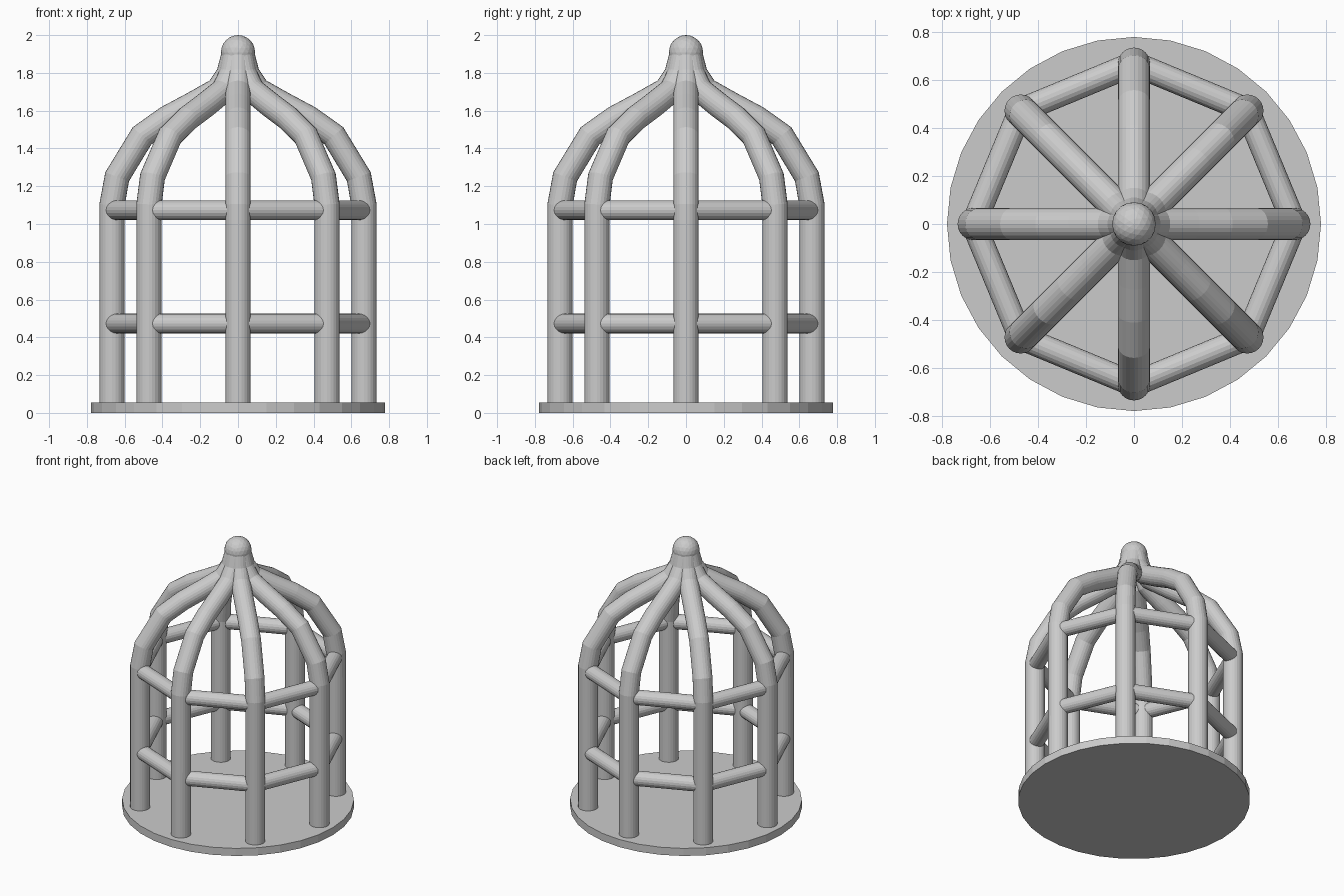
import bpy
from math import cos, sin, pi

if "Cube" in bpy.data.objects:
    bpy.data.objects.remove(bpy.data.objects["Cube"])

BARS = 8
BAR_RING = 0.667


def tube(name, points, radius, resolution):
    """Round flat-faced tube along a polyline, turned into a mesh."""
    curve = bpy.data.curves.new(name, 'CURVE')
    curve.dimensions = '3D'
    curve.bevel_depth = radius
    curve.bevel_resolution = resolution
    curve.use_fill_caps = True
    spline = curve.splines.new('POLY')
    spline.points.add(len(points) - 1)
    for p, co in zip(spline.points, points):
        p.co = (*co, 1)
    spline.use_smooth = False
    obj = bpy.data.objects.new(name, curve)
    bpy.context.collection.objects.link(obj)
    bpy.ops.object.select_all(action='DESELECT')
    obj.select_set(True)
    bpy.context.view_layer.objects.active = obj
    bpy.ops.object.convert(target='MESH')
    return obj


# Base plate
bpy.ops.mesh.primitive_cylinder_add(vertices=32, radius=0.778, depth=0.056,
                                    location=(0, 0, 0.028))
bpy.context.object.name = "base_plate"

# Bars: straight up, domed over, then flaring up into the neck (radius, height)
profile = [(BAR_RING, 0.03), (BAR_RING, 1.1), (0.64, 1.25), (0.508, 1.467),
           (0.375, 1.56), (0.24, 1.632), (0.105, 1.71), (0.05, 1.79), (0.025, 1.88)]
for i in range(BARS):
    a = 2 * pi * i / BARS
    tube(f"cage_bar_{i + 1}",
         [(r * cos(a), r * sin(a), z) for r, z in profile], 0.067, 10)

# Two rings of straight rungs between neighbouring bars
for level, z in (("lower", 0.473), ("upper", 1.073)):
    for i in range(BARS):
        ends = [2 * pi * k / BARS for k in (i, i + 1)]
        tube(f"{level}_rung_{i + 1}",
             [(BAR_RING * cos(a), BAR_RING * sin(a), z) for a in ends], 0.052, 8)

# Ball finial
bpy.ops.mesh.primitive_ico_sphere_add(subdivisions=3, radius=0.091,
                                      location=(0, 0, 1.909))
bpy.context.object.name = "ball_finial"
